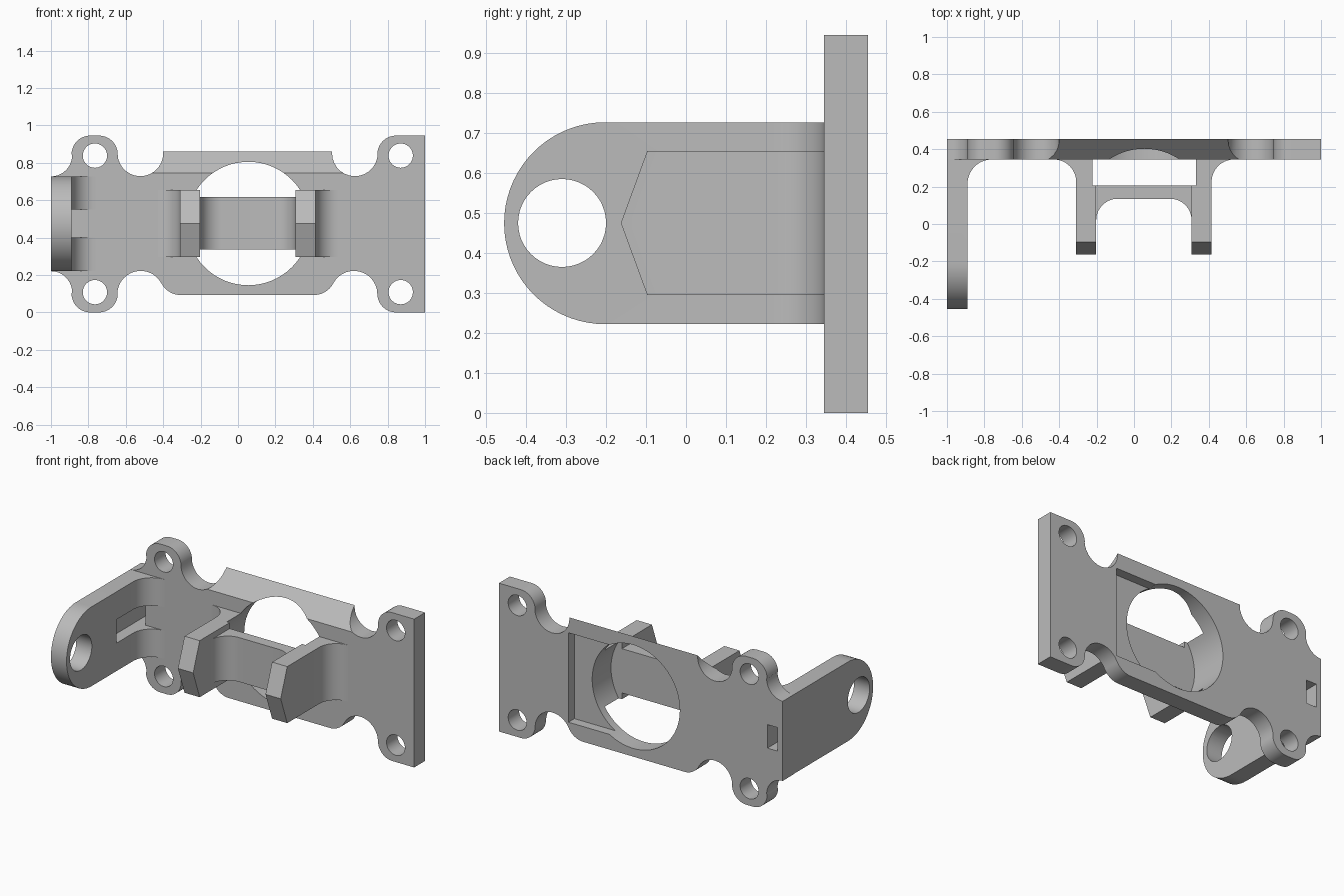
import bpy, bmesh
from math import sin, cos, radians

if "Cube" in bpy.data.objects:
    bpy.data.objects.remove(bpy.data.objects["Cube"], do_unlink=True)

gray = bpy.data.materials.new("plain gray")
gray.use_nodes = True
gray.diffuse_color = (0.5, 0.5, 0.5, 1)
gray.node_tree.nodes["Principled BSDF"].inputs["Base Color"].default_value = gray.diffuse_color

MID = 0.475            # height of the hinge and prong axis
FRONT, BACK = 0.345, 0.455   # plate faces


def arc(cx, cy, r, a, b, steps=14):
    angles = [radians(a + (b - a) * i / steps) for i in range(steps + 1)]
    return [(cx + r * cos(t), cy + r * sin(t)) for t in angles]


def prism(name, pts, axis, lo, hi):
    """Extrude a 2D profile along an axis: x takes (y, z), y takes (x, z), z takes (x, y)."""
    place = {"x": lambda p, d: (d, p[0], p[1]),
             "y": lambda p, d: (p[0], d, p[1]),
             "z": lambda p, d: (p[0], p[1], d)}[axis]
    bm = bmesh.new()
    face = bm.faces.new([bm.verts.new(place(p, lo)) for p in pts])
    ext = bmesh.ops.extrude_face_region(bm, geom=[face])
    shift = place((0, 0), hi - lo)
    bmesh.ops.translate(bm, vec=shift, verts=[v for v in ext["geom"] if isinstance(v, bmesh.types.BMVert)])
    bmesh.ops.remove_doubles(bm, verts=bm.verts, dist=0.0005)
    bmesh.ops.recalc_face_normals(bm, faces=bm.faces)
    mesh = bpy.data.meshes.new(name)
    bm.to_mesh(mesh)
    bm.free()
    mesh.materials.append(gray)
    obj = bpy.data.objects.new(name, mesh)
    bpy.context.collection.objects.link(obj)
    return obj


def rect(x0, x1, y0, y1):
    return [(x0, y0), (x1, y0), (x1, y1), (x0, y1)]


def select(obj):
    bpy.ops.object.select_all(action="DESELECT")
    obj.select_set(True)
    bpy.context.view_layer.objects.active = obj


def combine(obj, tool, operation="DIFFERENCE"):
    """Apply a boolean and discard the tool."""
    tool.hide_render = True
    mod = obj.modifiers.new("shape", "BOOLEAN")
    mod.object, mod.operation, mod.solver = tool, operation, "EXACT"
    select(obj)
    bpy.ops.object.modifier_apply(modifier=mod.name)
    bpy.data.objects.remove(tool, do_unlink=True)


def finish(obj):
    select(obj)
    bpy.ops.object.shade_smooth_by_angle(angle=radians(30))


def bore():
    return prism("bore", arc(0.055, MID, 0.33, 0, 360, 64), "y", 0.205, 0.6)


def slot():
    return prism("slot", rect(-0.965, -0.892, 0.05, 0.6), "z", 0.4, 0.55)


# Mounting plate: ears, scalloped notches and tapered middle
outline = [(1, 0), (1, 0.945)]
outline += arc(0.845, 0.845, 0.1, 90, 180)
outline += arc(0.625, 0.85, 0.122, 0, -180)
outline += [(0.503, 0.86), (-0.4, 0.86)]
outline += arc(-0.522, 0.85, 0.122, 0, -180)
outline += arc(-0.743, 0.845, 0.1, 0, 90) + arc(-0.79, 0.845, 0.1, 90, 180)
outline += arc(-1, 0.84, 0.113, 0, -90)
outline += arc(-1, 0.107, 0.113, 90, 0)
outline += arc(-0.79, 0.1, 0.1, 180, 270) + arc(-0.743, 0.1, 0.1, 270, 360)
outline += arc(-0.52, 0.097, 0.125, 180, 27.6) + arc(-0.307, 0.208, 0.115, 207.6, 270)
outline += arc(0.407, 0.208, 0.115, 270, 332.4) + arc(0.62, 0.097, 0.125, 152.4, 0)
outline += arc(0.845, 0.1, 0.1, 180, 270)
plate = prism("mounting_plate", outline, "y", FRONT, BACK)

# Sloped top edge, back recess, bore and screw holes
combine(plate, prism("slope", [(0.325, 0.725), (0.475, 0.88), (0.325, 0.88)], "x", -0.522, 0.625))
combine(plate, prism("recess", rect(0.055, 0.51, 0.19, 0.76), "y", 0.395, 0.6))
combine(plate, bore())
for x in (-0.765, 0.87):
    for z in (0.108, 0.838):
        combine(plate, prism("screw_hole", arc(x, z, 0.065, 0, 360, 36), "y", 0.2, 0.6))
combine(plate, slot())
finish(plate)

# Hinge arm: filleted into the plate, rounded at its end, with pin hole and slot
R = 0.13
arm = prism("hinge_arm", [(-1, FRONT), (-1, -0.5), (-0.89, -0.5)]
            + arc(-0.89 + R, FRONT - R, R, 180, 90), "z", 0.1, 0.85)
stadium = [(0.5, 0.222), (0.5, 0.727)] + arc(-0.2025, 0.4745, 0.2525, 90, 270, 36)
combine(arm, prism("rounding", stadium, "x", -1.2, -0.5), "INTERSECT")
combine(arm, prism("pin_hole", arc(-0.31, MID, 0.11, 0, 360, 48), "x", -1.2, -0.7))
combine(arm, slot())
combine(arm, prism("fillet_gap", rect(-0.92, -0.7, 0.05, 0.5), "z", 0.4, 0.55))
finish(arm)

# Two pointed prongs, mirrored about the bore axis
pentagon = [(0.5, 0.295), (0.5, 0.655), (-0.097, 0.655), (-0.163, MID), (-0.097, 0.295)]
for name, side in (("right_prong", -1), ("left_prong", 1)):
    r = 0.12
    profile = [(0.255, FRONT), (0.255, -0.3), (0.362, -0.3)] + arc(0.362 + r, FRONT - r, r, 180, 90)
    prong = prism(name, [(0.053 + side * x, y) for x, y in profile], "z", 0.1, 0.9)
    combine(prong, prism("point", pentagon, "x", -1, 1), "INTERSECT")
    combine(prong, bore())
    finish(prong)

# Bridge between the prongs with rounded inner corners
r = 0.115
bridge = prism("bridge", [(0.308, 0.205), (-0.202, 0.205)]
               + arc(-0.202 + r, 0.135 - r, r, 180, 90)
               + arc(0.308 - r, 0.135 - r, r, 90, 0), "z", 0.335, 0.617)
finish(bridge)
